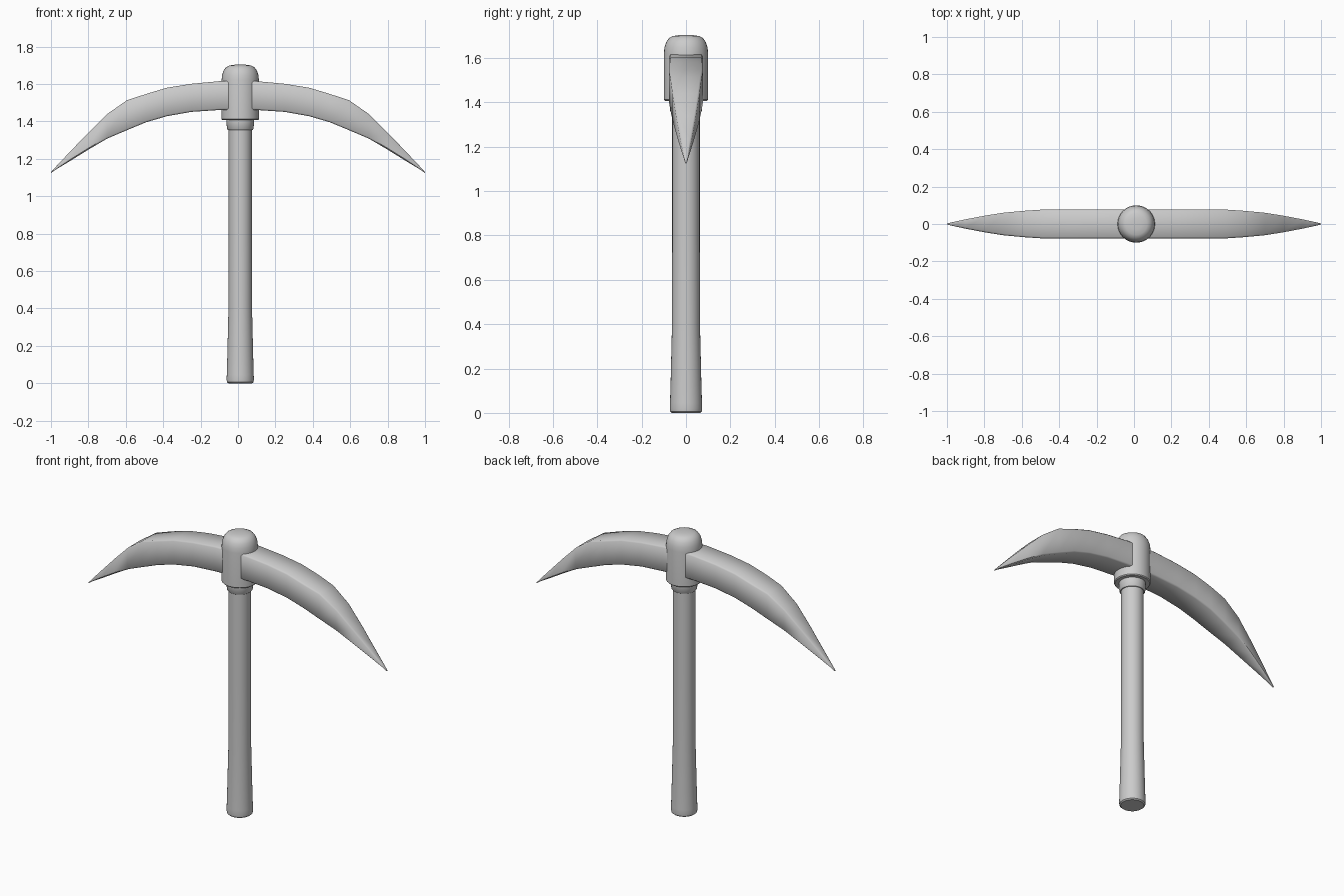
import bpy, bmesh, math

if "Cube" in bpy.data.objects:
    bpy.data.objects.remove(bpy.data.objects["Cube"])

CX = 0.012  # shaft axis offset


def finish(name, bm, angle=35):
    bmesh.ops.recalc_face_normals(bm, faces=bm.faces[:])
    me = bpy.data.meshes.new(name)
    bm.to_mesh(me)
    bm.free()
    ob = bpy.data.objects.new(name, me)
    bpy.context.collection.objects.link(ob)
    bpy.ops.object.select_all(action='DESELECT')
    ob.select_set(True)
    bpy.context.view_layer.objects.active = ob
    bpy.ops.object.shade_smooth_by_angle(angle=math.radians(angle))
    return ob


def bridge(bm, rings):
    # Skin consecutive rings and close both ends
    for a, b in zip(rings, rings[1:]):
        n = len(a)
        for i in range(n):
            bm.faces.new((a[i], a[(i + 1) % n], b[(i + 1) % n], b[i]))
    bm.faces.new(rings[0])
    bm.faces.new(rings[-1])


def lathe(name, profile, sides=32):
    bm = bmesh.new()
    rings = []
    for r, z in profile:
        rings.append([bm.verts.new((CX + r * math.cos(t), r * math.sin(t), z))
                      for t in (2 * math.pi * i / sides for i in range(sides))])
    bridge(bm, rings)
    return finish(name, bm)


# Wooden shaft with a flared, rounded butt
lathe("handle", [(0.064, 0.0), (0.071, 0.006), (0.073, 0.02), (0.072, 0.045),
                 (0.069, 0.15), (0.063, 0.4), (0.062, 0.8), (0.062, 1.38)])

# Collar below the head
lathe("collar", [(0.067, 1.355), (0.071, 1.36), (0.074, 1.40), (0.074, 1.42)])

# Socket with domed top
lathe("head_socket", [(0.095, 1.407), (0.1, 1.412), (0.1, 1.62), (0.097, 1.648),
                      (0.089, 1.672), (0.076, 1.69), (0.058, 1.699),
                      (0.03, 1.703), (0.008, 1.704)])

# Curved blade: (x, top z, bottom z, half width), mirrored to both sides
stations = [(0.0, 1.617, 1.462, 0.077), (0.1, 1.615, 1.461, 0.077),
            (0.25, 1.601, 1.451, 0.077), (0.38, 1.58, 1.428, 0.077),
            (0.49, 1.547, 1.396, 0.077), (0.594, 1.513, 1.353, 0.070),
            (0.70, 1.439, 1.308, 0.060), (0.80, 1.34, 1.249, 0.044),
            (0.90, 1.236, 1.187, 0.025), (0.97, 1.162, 1.145, 0.010),
            (1.0, 1.129, 1.124, 0.003)]
bm = bmesh.new()
rings = []
for s, items in ((-1, stations[:0:-1]), (1, stations)):
    for x, top, bot, w in items:
        b = min(0.008, w * 0.3, (top - bot) * 0.3)
        section = [(-w + b, top), (w - b, top), (w, top - b), (w, bot + b),
                   (w - b, bot), (-w + b, bot), (-w, bot + b), (-w, top - b)]
        rings.append([bm.verts.new((s * x, y, z)) for y, z in section])
bridge(bm, rings)
finish("pick_blade", bm, 50)
